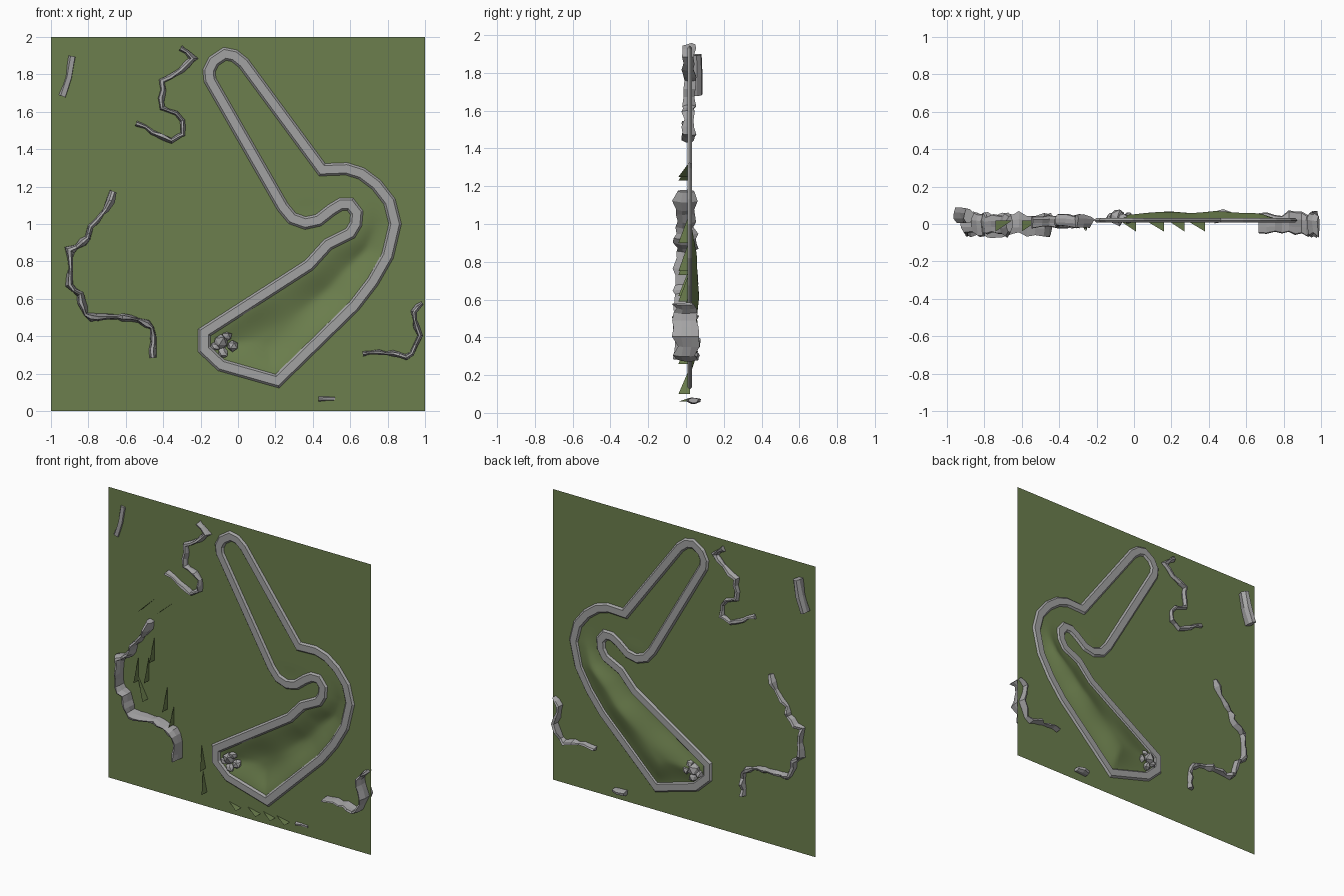
import bpy, bmesh, math, random
from mathutils import Vector
from mathutils.geometry import intersect_point_line

if "Cube" in bpy.data.objects:
    bpy.data.objects.remove(bpy.data.objects["Cube"])

random.seed(4)
PLANE_Y = 0.02


def material(name, rgb):
    m = bpy.data.materials.new(name)
    m.diffuse_color = (*rgb, 1)
    m.use_nodes = True
    m.node_tree.nodes["Principled BSDF"].inputs["Base Color"].default_value = m.diffuse_color
    return m


GRASS = material("grass_green", (0.15, 0.212, 0.075))
ROAD = material("road_grey", (0.36, 0.36, 0.36))
ROCK = material("rock_grey", (0.38, 0.375, 0.38))


def finish(bm, name, mat, normals=True):
    if normals:
        bmesh.ops.recalc_face_normals(bm, faces=bm.faces)
    me = bpy.data.meshes.new(name)
    bm.to_mesh(me)
    bm.free()
    me.materials.append(mat)
    ob = bpy.data.objects.new(name, me)
    bpy.context.collection.objects.link(ob)
    return ob


def sweep(name, pts, section, mat, closed=False):
    """Sweep section(i) -> [(side offset, y)] along a path in the xz plane."""
    bm = bmesh.new()
    n = len(pts)
    rings = []
    for i, p in enumerate(pts):
        a = pts[i - 1] if closed or i else p
        b = pts[(i + 1) % n] if closed or i < n - 1 else p
        d1, d2 = (p - a), (b - p)
        d1 = d1.normalized() if d1.length else d2.normalized()
        d2 = d2.normalized() if d2.length else d1
        t = (d1 + d2).normalized()
        side = Vector((-t.y, t.x)) / max(0.75, t.dot(d1))
        rings.append([bm.verts.new((p.x + side.x * s, y, p.y + side.y * s))
                      for s, y in section(i)])
    k = len(rings[0])
    for i in range(n if closed else n - 1):
        r, q = rings[i], rings[(i + 1) % n]
        for j in range(k):
            bm.faces.new((r[j], r[(j + 1) % k], q[(j + 1) % k], q[j]))
    if not closed:
        bm.faces.new(rings[0])
        bm.faces.new(rings[-1])
    return finish(bm, name, mat)


# Circuit: closed centre line (x, z) with a bevelled flat section
track = [Vector(p) for p in (
    (-.18, .42), (-.18, .33), (-.09, .245), (.21, .16), (.62, .56), (.72, .69),
    (.80, .83), (.84, 1.0), (.81, 1.12), (.74, 1.21), (.66, 1.27), (.58, 1.295),
    (.45, 1.29), (.03, 1.86), (-.02, 1.90), (-.07, 1.91), (-.13, 1.87),
    (-.155, 1.82), (-.15, 1.77), (.24, 1.09), (.29, 1.03), (.36, 1.005),
    (.43, 1.02), (.50, 1.075), (.55, 1.105), (.60, 1.105), (.635, 1.06),
    (.63, 1.0), (.60, .95), (.48, .89), (.38, .78))]
sweep("race_track", track, lambda i: [
    (-.033, .02), (-.022, .008), (.022, .008),
    (.033, .02), (.022, .032), (-.022, .032)], ROAD, closed=True)


# Grass field: flat sheet pushed back into a hollow inside the lower loop
def inside(p):
    hit = False
    for i, b in enumerate(track):
        a = track[i - 1]
        if (a.y > p.y) != (b.y > p.y) and \
                p.x < (b.x - a.x) * (p.y - a.y) / (b.y - a.y) + a.x:
            hit = not hit
    return hit


def edge_distance(p):
    best = 9
    for i, b in enumerate(track):
        a = track[i - 1]
        q, f = intersect_point_line(p, a, b)
        q = a if f < 0 else b if f > 1 else q
        best = min(best, (Vector(q[:2]) - p).length)
    return best


def smooth(v):
    v = min(1, max(0, v))
    return v * v * (3 - 2 * v)


bm = bmesh.new()
bmesh.ops.create_grid(bm, x_segments=100, y_segments=100, size=1)
for v in bm.verts:
    p = Vector((v.co.x, v.co.y + 1))
    y = PLANE_Y
    if -.2 < p.x < .86 and .14 < p.y < 1.15 and inside(p):
        bumps = 1 + .2 * math.sin(p.x * 14 + 1) * math.cos(p.y * 11)
        y += .045 * bumps * smooth(edge_distance(p) / .19) * smooth((1.15 - p.y) / .35)
    v.co = (p.x, y, p.y)
field = finish(bm, "grass_field", GRASS, normals=False)
for f in field.data.polygons:
    f.use_smooth = True


# Cliffs: jagged faceted ridges running through the field
def cliff(name, path, width, y0, y1, step=.045, rough=.35):
    pts = []
    for a, b in zip(path, path[1:]):
        a, b = Vector(a), Vector(b)
        m = max(1, round((b - a).length / step))
        pts += [a.lerp(b, i / m) for i in range(m)]
    pts.append(Vector(path[-1]))
    pts = [p + Vector((random.uniform(-1, 1), random.uniform(-1, 1))) * width * rough
           for p in pts]

    def section(i):
        mid, h = (y0 + y1) / 2, (y1 - y0) / 2
        f, b = random.uniform(.55, 1), random.uniform(.55, 1)
        base = [(-.5, -.9 * f), (.3, -f), (.9, -.35 * f), (1, .4 * b),
                (.5, b), (-.4, .9 * b), (-1, .35 * b), (-.8, -.3 * f)]
        w = width * random.uniform(.6, 1.15)
        return [(s * w * random.uniform(.6, 1.2), mid + y * h) for s, y in base]
    sweep(name, pts, section, ROCK)


cliff("left_cliff", [(-.66, 1.18), (-.70, 1.08), (-.79, .99), (-.80, .92), (-.90, .86),
                     (-.90, .68), (-.85, .62), (-.82, .51), (-.75, .50), (-.65, .51),
                     (-.53, .49), (-.46, .45), (-.45, .36), (-.46, .29)],
      .021, -.075, .07)
cliff("upper_cliff", [(-.31, 1.94), (-.24, 1.89), (-.31, 1.82), (-.40, 1.76), (-.41, 1.62),
                      (-.33, 1.59), (-.29, 1.55), (-.29, 1.48), (-.36, 1.45),
                      (-.45, 1.49), (-.55, 1.54)], .018, -.025, .055)
cliff("right_cliff", [(.985, .58), (.94, .53), (.95, .45), (.97, .40), (.93, .31),
                      (.90, .29), (.83, .31), (.67, .31)], .015, -.075, .075, .04)
cliff("corner_rock", [(-.94, 1.68), (-.91, 1.79), (-.88, 1.90)], .036, -.005, .09, .08, .15)
cliff("bottom_rock", [(.43, .065), (.475, .065), (.52, .065)], .018, -.005, .08, .05, .15)

# Boulders lying in the low corner of the hollow
for i, (x, z, r) in enumerate([(-.09, .37, .045), (-.03, .35, .035),
                               (-.08, .31, .032), (-.12, .345, .03), (-.06, .40, .028)]):
    bm = bmesh.new()
    bmesh.ops.create_icosphere(bm, subdivisions=1, radius=r)
    for v in bm.verts:
        v.co = v.co * random.uniform(.75, 1.2) + Vector((x, .032, z))
    finish(bm, f"boulder_{i + 1}", ROCK)

# Grass fins: thin triangles standing off the field, tall at their second end
fins = [(-.65, 1.32, -.74, 1.23), (-.51, 1.33, -.60, 1.25),
        (-.77, .90, -.77, .73), (-.69, .92, -.69, .75), (-.65, 1.06, -.65, .90),
        (-.55, .75, -.55, .59), (-.78, .77, -.70, .62), (-.50, .63, -.50, .50),
        (-.29, .41, -.26, .26), (-.28, .24, -.25, .10),
        (-.08, .08, .01, .06), (.06, .08, .16, .06), (.18, .08, .27, .06), (.28, .08, .38, .06)]
bm = bmesh.new()
for xa, za, xb, zb in fins:
    bm.faces.new([bm.verts.new(c) for c in
                  ((xa, PLANE_Y, za), (xb, PLANE_Y, zb), (xb, -.04, zb))])
finish(bm, "grass_fins", GRASS)
